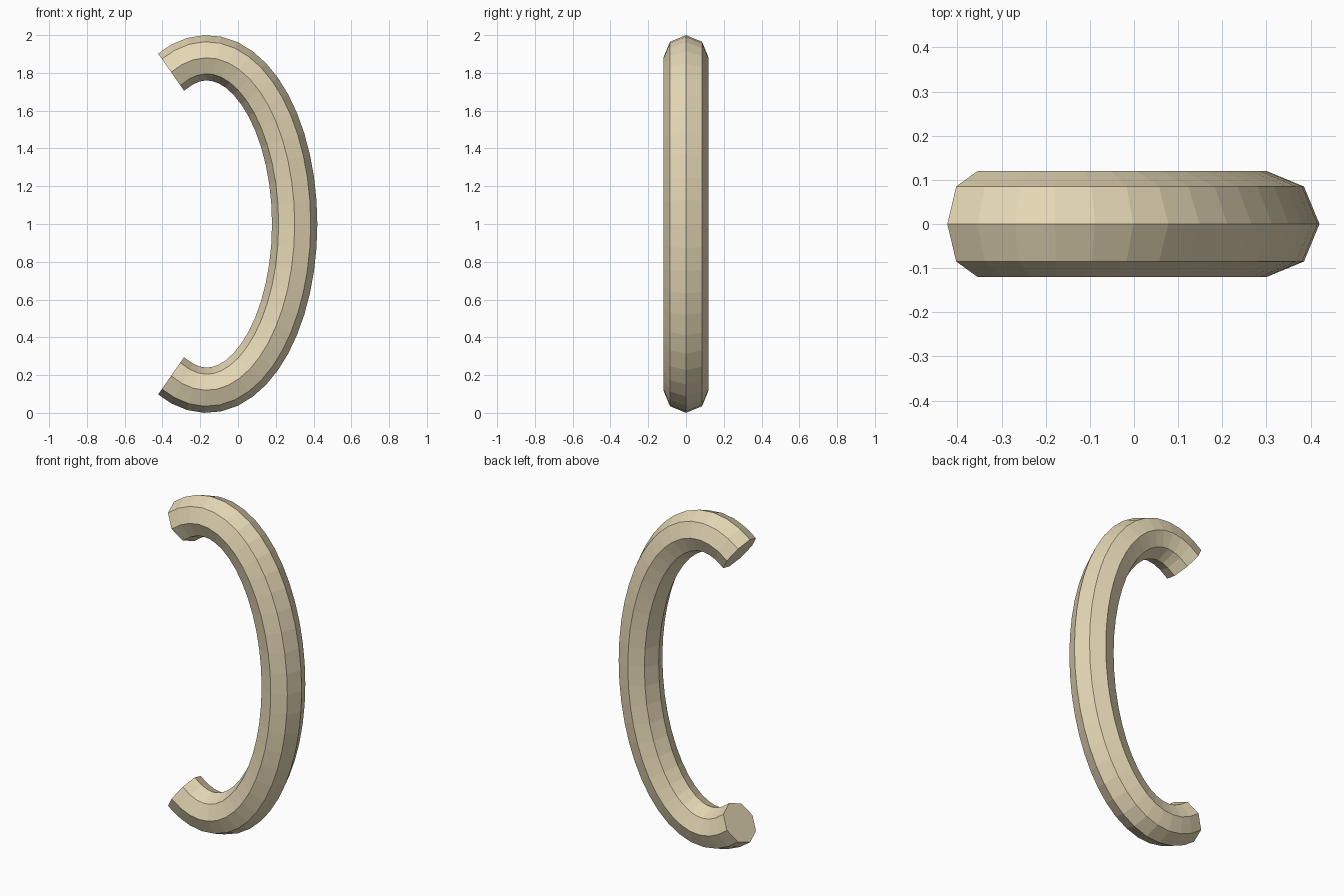
import bpy, bmesh
from math import sin, cos, pi, radians
from mathutils import Vector

if "Cube" in bpy.data.objects:
    bpy.data.objects.remove(bpy.data.objects["Cube"])

SEGMENTS, SIDES, RADIUS = 30, 8, 0.12
CENTRE = Vector((-0.165, 0, 1.0))
HALF_WIDTH, HALF_HEIGHT = 0.465, 0.88
SWEEP = radians(114)

# Centre line: an open elliptical arc in the xz plane
path = []
for i in range(SEGMENTS + 1):
    t = -SWEEP + 2 * SWEEP * i / SEGMENTS
    path.append(CENTRE + Vector((HALF_WIDTH * cos(t), 0, HALF_HEIGHT * sin(t))))

# Octagonal rings set square to the path
bm = bmesh.new()
rings = []
for i, p in enumerate(path):
    before = (p - path[max(i - 1, 0)]).normalized()
    after = (path[min(i + 1, SEGMENTS)] - p).normalized()
    tangent = (before + after).normalized()
    outward = Vector((tangent.z, 0, -tangent.x))
    ring = []
    for k in range(SIDES):
        a = 2 * pi * k / SIDES
        offset = outward * cos(a) + Vector((0, 1, 0)) * sin(a)
        ring.append(bm.verts.new(p + offset * RADIUS))
    rings.append(ring)

# Walls between rings, and flat end caps
for r0, r1 in zip(rings, rings[1:]):
    for k in range(SIDES):
        n = (k + 1) % SIDES
        bm.faces.new((r0[k], r0[n], r1[n], r1[k]))
bm.faces.new(rings[0])
bm.faces.new(rings[-1])
bmesh.ops.recalc_face_normals(bm, faces=bm.faces[:])

mesh = bpy.data.meshes.new("curved_handle")
bm.to_mesh(mesh)
bm.free()
handle = bpy.data.objects.new("curved_handle", mesh)
bpy.context.collection.objects.link(handle)

# Warm cream finish
mat = bpy.data.materials.new("cream")
mat.diffuse_color = (0.78, 0.68, 0.46, 1)
mat.use_nodes = True
mat.node_tree.nodes["Principled BSDF"].inputs["Base Color"].default_value = mat.diffuse_color
mesh.materials.append(mat)
